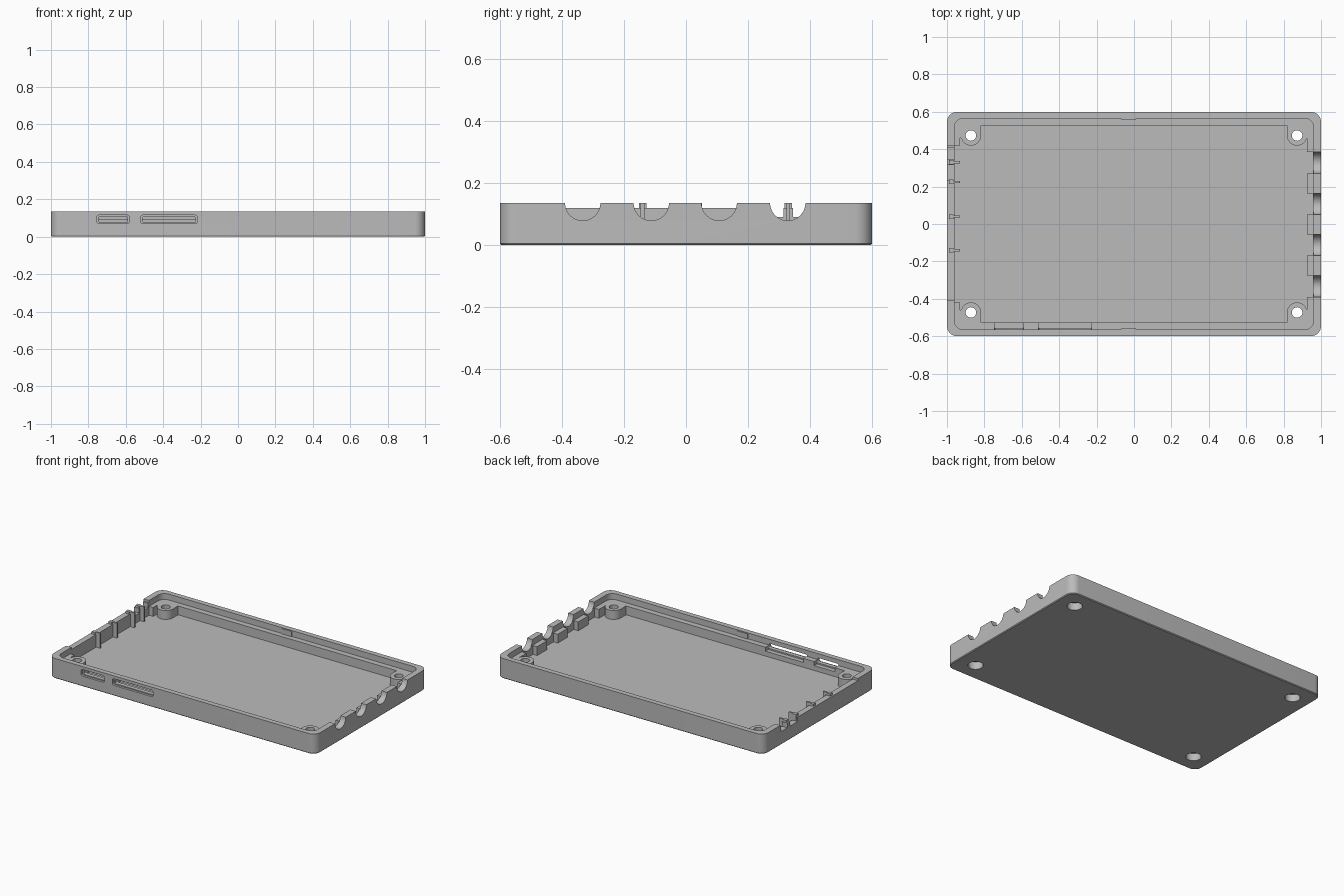
import bpy
import bmesh
import math

cube = bpy.data.objects.get("Cube")
if cube:
    bpy.data.objects.remove(cube)

HEIGHT, LEDGE, FLOOR = 0.135, 0.095, 0.035

grey = bpy.data.materials.new("matte grey")
grey.use_nodes = True
grey.diffuse_color = (0.5, 0.5, 0.5, 1)
grey.node_tree.nodes["Principled BSDF"].inputs["Base Color"].default_value = (0.5, 0.5, 0.5, 1)


def to_object(name, bm):
    bmesh.ops.recalc_face_normals(bm, faces=bm.faces)
    mesh = bpy.data.meshes.new(name)
    bm.to_mesh(mesh)
    bm.free()
    mesh.materials.append(grey)
    obj = bpy.data.objects.new(name, mesh)
    bpy.context.collection.objects.link(obj)
    return obj


def box(name, x, y, z, radius=0, axis=2):
    """Box between min/max pairs; edges along one axis may be rounded."""
    bm = bmesh.new()
    bmesh.ops.create_cube(bm, size=1)
    for v in bm.verts:
        for i, (low, high) in enumerate((x, y, z)):
            v.co[i] = high if v.co[i] > 0 else low
    if radius:
        edges = [e for e in bm.edges
                 if abs(e.verts[0].co[axis] - e.verts[1].co[axis]) > 1e-5]
        bmesh.ops.bevel(bm, geom=edges, offset=radius, segments=8,
                        profile=0.5, affect='EDGES')
    return to_object(name, bm)


def cylinder(name, centre, radius, depth, axis='Z', top_radius=None):
    bm = bmesh.new()
    bmesh.ops.create_cone(bm, cap_ends=True, segments=40, radius1=radius,
                          radius2=top_radius or radius, depth=depth)
    obj = to_object(name, bm)
    if axis == 'X':
        obj.rotation_euler.y = math.pi / 2
    obj.location = centre
    return obj


def combine(target, tool, operation='DIFFERENCE'):
    tool.hide_render = True
    mod = target.modifiers.new("shape", 'BOOLEAN')
    mod.operation = operation
    mod.solver = 'EXACT'
    mod.object = tool
    bpy.context.view_layer.objects.active = target
    bpy.ops.object.modifier_apply(modifier=mod.name)
    bpy.data.objects.remove(tool)


# Outer body with a fine chamfer round the base
tray = box("tray", (-1, 1), (-0.6, 0.6), (0, HEIGHT), 0.055)
bm = bmesh.new()
bm.from_mesh(tray.data)
base = [e for e in bm.edges if all(v.co.z < 1e-5 for v in e.verts)]
bmesh.ops.bevel(bm, geom=base, offset=0.005, segments=1, affect='EDGES')
bm.to_mesh(tray.data)
bm.free()

# Rim recess and deeper floor pocket
combine(tray, box("rim_cut", (-0.96, 0.96), (-0.565, 0.565), (LEDGE, 0.3), 0.048))
combine(tray, box("pocket_cut", (-0.96, 0.925), (-0.527, 0.527), (FLOOR, 0.3)))

# Corner screw bosses, filled out to the walls, with countersunk holes
for sx in (-1, 1):
    for sy in (-1, 1):
        cx, cy = 0.872 * sx, 0.473 * sy
        combine(tray, cylinder("boss", (cx, cy, 0.055), 0.054, LEDGE - 0.015), 'UNION')
        fills = [((0.818, 0.98), (0.473, 0.55)), ((0.872, 0.98), (0.46, 0.55)),
                 ((0.93, 0.98), (0.42, 0.55))]
        for fx, fy in fills:
            combine(tray, box("boss_fill", sorted(v * sx for v in fx),
                              sorted(v * sy for v in fy), (0.015, LEDGE)), 'UNION')
        combine(tray, cylinder("screw_cut", (cx, cy, 0.1), 0.028, 0.4))
        combine(tray, cylinder("head_cut", (cx, cy, 0.02), 0.047, 0.06))

# Round cable openings in one end, with ledge gaps behind them
for y in (-0.333, -0.112, 0.107, 0.328):
    combine(tray, cylinder("cable_cut", (0.98, y, HEIGHT + 0.001), 0.057, 0.2, 'X'))
    combine(tray, box("ledge_cut", (0.9, 0.957), (y - 0.057, y + 0.057), (FLOOR, 0.3)))

# Lowered wall and two notches at the other end
combine(tray, box("wall_cut", (-1.1, -0.95), (-0.41, 0.42), (0.12, 0.3)))
for span in ((0.235, 0.315), (0.345, 0.41)):
    combine(tray, box("notch_cut", (-1.1, -0.95), span, (0.09, 0.3)))

# Thin upright ribs on the lowered wall
for y in (-0.14, 0.04, 0.225, 0.33):
    combine(tray, box("rib", (-0.99, -0.93), (y - 0.006, y + 0.006), (0.02, HEIGHT)), 'UNION')
    combine(tray, box("rib_root", (-0.99, -0.965), (y - 0.012, y + 0.012), (0.02, HEIGHT)), 'UNION')

# Port slots in the front wall: outer recess, through slot and ledge gap
for x0, x1 in ((-0.755, -0.58), (-0.52, -0.217)):
    combine(tray, box("recess_cut", (x0, x1), (-0.7, -0.585), (0.07, 0.115), 0.012, 1))
    combine(tray, box("slot_cut", (x0 + 0.01, x1 - 0.01), (-0.7, -0.5), (0.077, 0.106), 0.006, 1))
    combine(tray, box("port_ledge_cut", (x0 + 0.01, x1 - 0.01), (-0.557, -0.5), (0.068, 0.3)))

# Small snap ridges inside the long rims
for sy in (-1, 1):
    combine(tray, box("snap_ridge", (-0.07, 0.01), sorted((0.56 * sy, 0.575 * sy)),
                      (LEDGE - 0.01, HEIGHT - 0.005)), 'UNION')

# Smooth curves, keep edges crisp
for obj in bpy.context.selected_objects:
    obj.select_set(False)
tray.select_set(True)
bpy.context.view_layer.objects.active = tray
bpy.ops.object.shade_smooth_by_angle(angle=math.radians(30))
